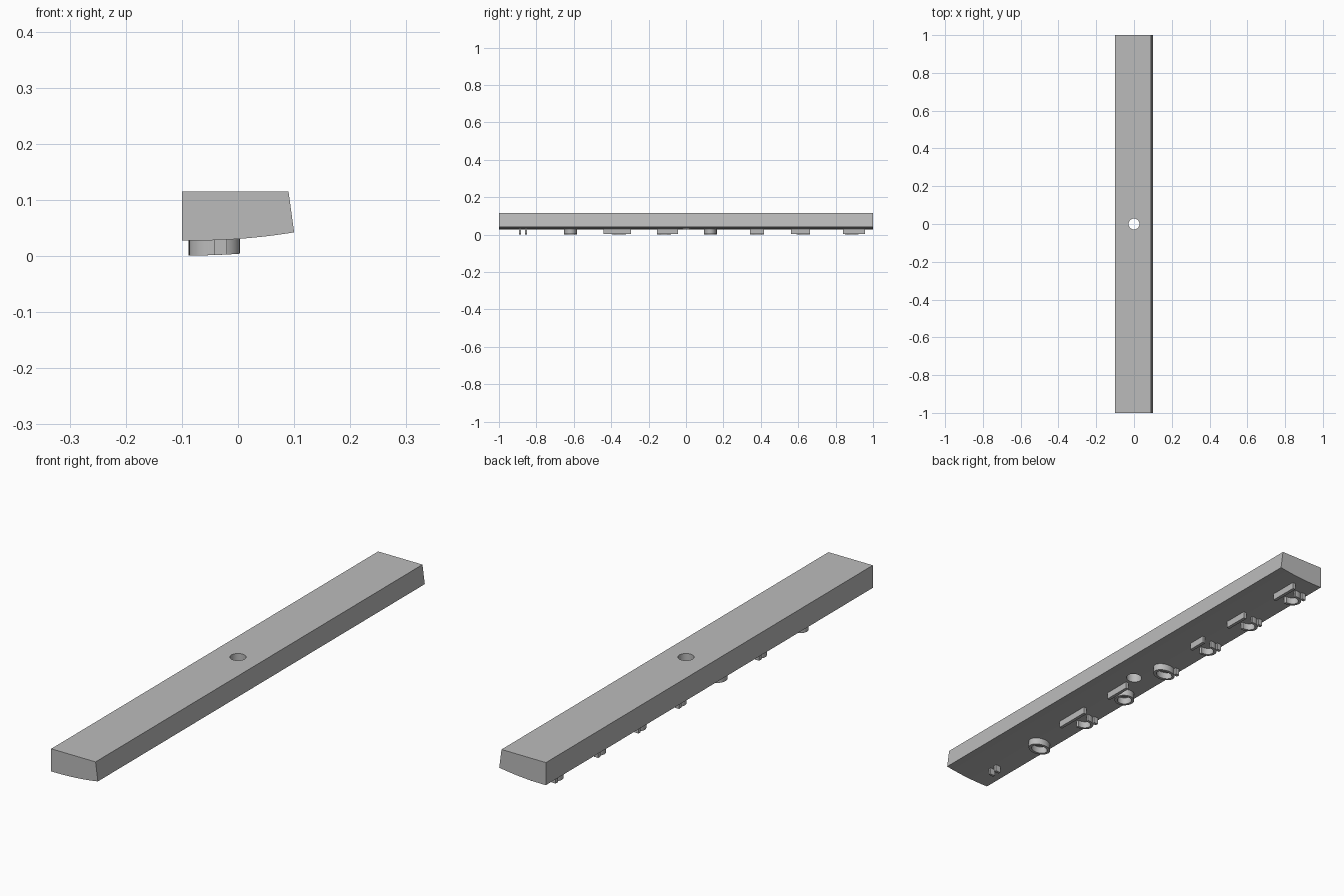
import bpy, bmesh, math

cube = bpy.data.objects.get("Cube")
if cube:
    bpy.data.objects.remove(cube, do_unlink=True)

grey = bpy.data.materials.new("plain grey")
grey.use_nodes = True
colour = (0.5, 0.5, 0.5, 1)
grey.diffuse_color = colour
grey.node_tree.nodes["Principled BSDF"].inputs["Base Color"].default_value = colour


def underside(x):
    """Height of the gently curved lower face."""
    return 0.0275 + 0.45 * (x + 0.08) ** 2


def finish(name, bm):
    bmesh.ops.recalc_face_normals(bm, faces=bm.faces)
    mesh = bpy.data.meshes.new(name)
    bm.to_mesh(mesh)
    bm.free()
    mesh.materials.append(grey)
    ob = bpy.data.objects.new(name, mesh)
    bpy.context.collection.objects.link(ob)
    return ob


def smooth(ob):
    bpy.ops.object.select_all(action='DESELECT')
    ob.select_set(True)
    bpy.context.view_layer.objects.active = ob
    bpy.ops.object.shade_smooth_by_angle(angle=math.radians(30))


def raised_strip(name, pairs, closed=False):
    """Relief wall between pairs of (x, y) points, following the underside."""
    bm = bmesh.new()
    rows = []
    for pair in pairs:
        row = []
        for x, y in pair:
            row.append(bm.verts.new((x, y, underside(x) - 0.0265)))
            row.append(bm.verts.new((x, y, underside(x) + 0.004)))
        rows.append([row[0], row[1], row[3], row[2]])
    count = len(rows)
    for i in range(count if closed else count - 1):
        a, b = rows[i], rows[(i + 1) % count]
        for k in range(4):
            n = (k + 1) % 4
            bm.faces.new((a[k], a[n], b[n], b[k]))
    if not closed:
        bm.faces.new(rows[0])
        bm.faces.new(rows[-1])
    smooth(finish(name, bm))


def block(name, x0, x1, y0, y1):
    raised_strip(name, [((x0, y0), (x1, y0)), ((x0, y1), (x1, y1))])


def loop(name, x, y, rx, ry, start=0, end=360, wall=0.011):
    closed = end - start == 360
    steps = 32
    pairs = []
    for i in range(steps if closed else steps + 1):
        t = math.radians(start + (end - start) * i / steps)
        c, s = math.cos(t), math.sin(t)
        pairs.append(((x + rx * c, y + ry * s),
                      (x + (rx - wall) * c, y + (ry - wall) * s)))
    raised_strip(name, pairs, closed)


# Long bar with a sloping side and curved underside
xs = [-0.1 + 0.2 * i / 16 for i in range(17)]
profile = [(x, underside(x)) for x in xs] + [(0.09, 0.115), (-0.1, 0.115)]
bm = bmesh.new()
end_face = bm.faces.new([bm.verts.new((x, -1, z)) for x, z in profile])
moved = bmesh.ops.extrude_face_region(bm, geom=[end_face], use_keep_orig=True)["geom"]
for v in moved:
    if isinstance(v, bmesh.types.BMVert):
        v.co.y = 1
bar = finish("bar", bm)

# Round hole through the middle
bm = bmesh.new()
bmesh.ops.create_cone(bm, cap_ends=True, segments=40, radius1=0.029,
                      radius2=0.029, depth=0.4)
cutter = finish("hole_cutter", bm)
cutter.hide_render = True
cut = bar.modifiers.new("hole", 'BOOLEAN')
cut.operation = 'DIFFERENCE'
cut.solver = 'EXACT'
cut.object = cutter
bpy.context.view_layer.objects.active = bar
bpy.ops.object.modifier_apply(modifier="hole")
bpy.data.objects.remove(cutter, do_unlink=True)
smooth(bar)

# Pair of small pins
for side, y in (("front", -0.888), ("back", -0.856)):
    block(side + "_pin", -0.042, -0.02, y - 0.005, y + 0.005)

# Closed loops
loop("plain_loop", -0.042, -0.617, 0.045, 0.035)
loop("tailed_loop", -0.042, 0.13, 0.045, 0.034)
loop("barred_loop", -0.05, -0.117, 0.038, 0.038)
block("loop_rail", -0.008, 0.004, -0.155, -0.043)
block("loop_tail", -0.087, -0.07, 0.153, 0.167)

# Open hooks, each with a straight rail and a small tail
hooks = [(-0.44, -0.295, -0.36), (0.342, 0.417, 0.378),
         (0.561, 0.663, 0.625), (0.84, 0.957, 0.885)]
for number, (y0, y1, y) in enumerate(hooks, 1):
    block(f"rail_{number}", -0.008, 0.004, y0, y1)
    loop(f"hook_{number}", -0.048, y, 0.04, 0.035, 80, 280)
    block(f"tail_{number}", -0.088, -0.07, y + 0.025, y + 0.038)
